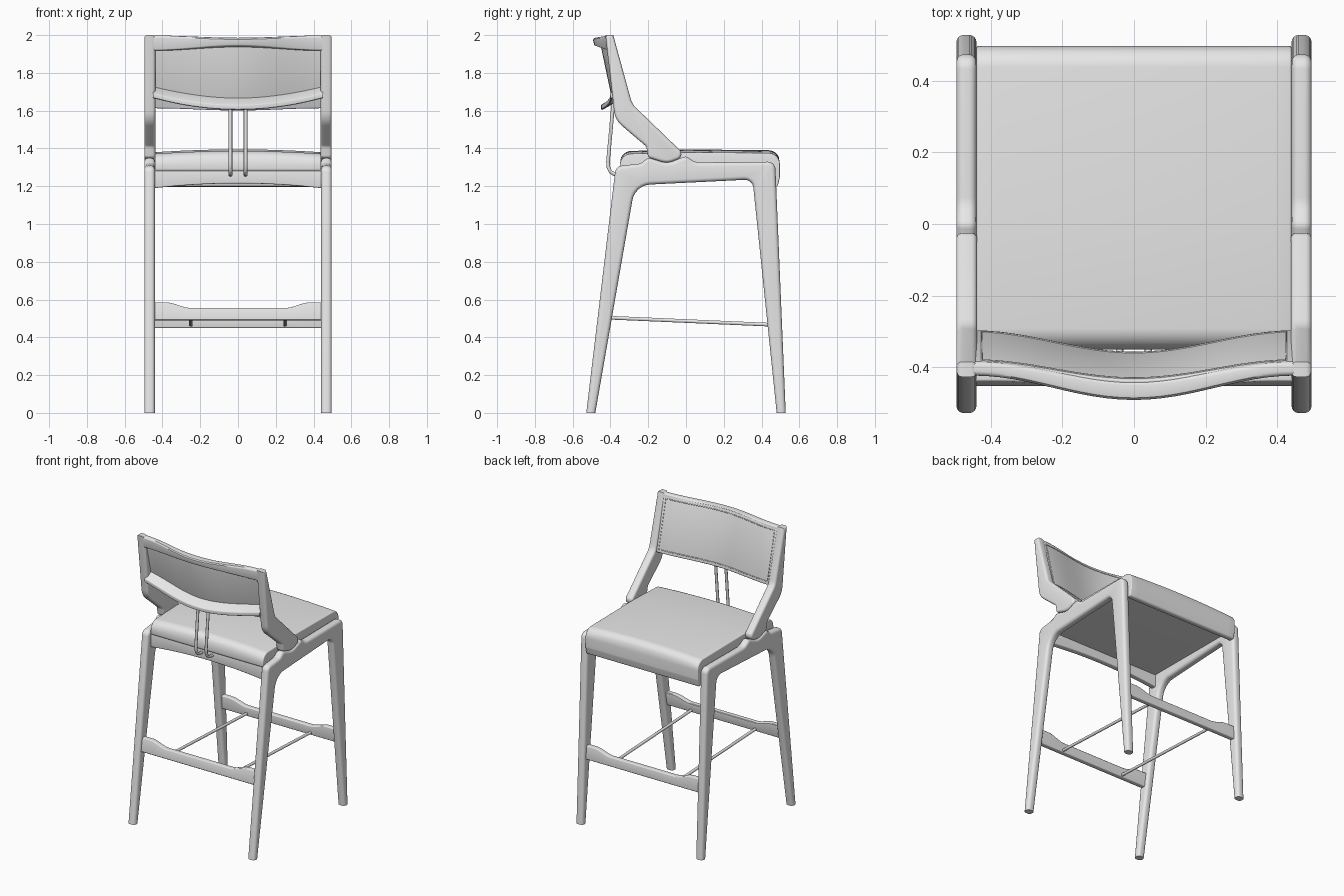
import bpy, bmesh, math
from mathutils import Vector

cube = bpy.data.objects.get("Cube")
if cube:
    bpy.data.objects.remove(cube)

grey = bpy.data.materials.new("light_grey")
grey.use_nodes = True
grey.diffuse_color = (0.8, 0.8, 0.8, 1)
grey.node_tree.nodes["Principled BSDF"].inputs["Base Color"].default_value = (0.8, 0.8, 0.8, 1)
meshes = []


def rounded(corners, steps=6):
    """Fillet a closed outline of (y, z, radius) corners."""
    out = []
    for i, (y, z, r) in enumerate(corners):
        p = Vector((y, z))
        if r == 0:
            out.append(p)
            continue
        a = (Vector(corners[i - 1][:2]) - p).normalized()
        b = (Vector(corners[(i + 1) % len(corners)][:2]) - p).normalized()
        half = a.angle(b) / 2
        centre = p + (a + b).normalized() * r / math.sin(half)
        start = p + a * r / math.tan(half) - centre
        end = p + b * r / math.tan(half) - centre
        for k in range(steps + 1):
            t = k / steps
            out.append(centre + start.lerp(end, t).normalized() * r)
    return out


def loft(name, xs, section, bevel=0, mirror=False):
    """Skin the closed (y, z) section(x) along x, optionally rounding its end rims."""
    bm = bmesh.new()
    rings = [[bm.verts.new((x, p[0], p[1])) for p in section(x)] for x in xs]
    n = len(rings[0])
    for r0, r1 in zip(rings, rings[1:]):
        for i in range(n):
            j = (i + 1) % n
            bm.faces.new((r0[i], r0[j], r1[j], r1[i]))
    caps = [bm.faces.new(rings[0]), bm.faces.new(rings[-1])]
    bmesh.ops.recalc_face_normals(bm, faces=bm.faces[:])
    if bevel:
        rims = [e for f in caps for e in f.edges if max(v.co.z for v in e.verts) > 0.001]
        bmesh.ops.bevel(bm, geom=rims, offset=bevel, segments=4, profile=0.5,
                        affect='EDGES', clamp_overlap=False)
    me = bpy.data.meshes.new(name)
    bm.to_mesh(me)
    bm.free()
    me.materials.append(grey)
    ob = bpy.data.objects.new(name, me)
    bpy.context.collection.objects.link(ob)
    if mirror:
        ob.modifiers.new("Mirror", 'MIRROR')
    meshes.append(ob)
    return ob


def rod(name, points, radius, cyclic=False):
    """Round bar along a path."""
    cu = bpy.data.curves.new(name, 'CURVE')
    cu.dimensions = '3D'
    cu.bevel_depth = radius
    cu.bevel_resolution = 3
    cu.use_fill_caps = True
    sp = cu.splines.new('POLY')
    sp.points.add(len(points) - 1)
    for q, p in zip(sp.points, points):
        q.co = (*p, 1)
    sp.use_cyclic_u = cyclic
    cu.materials.append(grey)
    bpy.context.collection.objects.link(bpy.data.objects.new(name, cu))


def span(half, count=24):
    return [half * (2 * i / count - 1) for i in range(count + 1)]


def bow(x):
    return 0.5 + 0.5 * math.cos(math.pi * min(1, abs(x) / 0.45))


def arch(x):
    return 1 - (x / 0.44) ** 2


# Side frames: both legs and the seat rail in one outline
frame = rounded([(-.528, 0, 0), (-.48, 0, 0), (-.27, 1.205, .1), (.352, 1.236, .045),
                 (.48, 0, 0), (.528, 0, 0), (.472, 1.33, .04), (.05, 1.326, .08),
                 (0, 1.36, .03), (-.1, 1.32, .1), (-.2, 1.352, .03), (-.24, 1.32, .04),
                 (-.372, 1.305, .04)])
loft("side_frames", [.44, .496], lambda x: frame, .02, True)

# Backrest posts seated in the dip of each rail
post = rounded([(-.2, 1.352, .02), (-.1, 1.32, .1), (0, 1.36, .03), (-.285, 1.635, .1),
                (-.385, 2, 0), (-.427, 2, 0), (-.375, 1.55, .12), (-.21, 1.41, .03)])
loft("backrest_posts", [.438, .496], lambda x: post, .016, True)

# Upholstered seat with a rolled lip
seat_outline = rounded([(-.35, 1.275, .02), (.43, 1.27, 0), (.445, 1.2, .01), (.485, 1.195, .015),
                        (.497, 1.25, .05), (.497, 1.375, .06), (0, 1.38, 0), (-.35, 1.37, .06)])


def seat_section(x):
    return [(p.x, p.y + (.015 * arch(x) if p.y > 1.33 else 0)) for p in seat_outline]


loft("seat", span(.44, 16), seat_section, .006)

# Crossbar under the rear of the seat
loft("rear_crossbar", span(.45), lambda x: rounded([
    (-.345, 1.19 + .025 * arch(x), .006), (-.305, 1.19 + .025 * arch(x), .006),
    (-.305, 1.285, .006), (-.345, 1.285, .006)], 3))


# Bowed backrest
def panel_front(x, t):
    b = bow(x)
    return Vector((-.295 - .06 * b, 1.617 - .012 * b)).lerp(Vector((-.385 - .05 * b, 1.985)), t)


def panel_section(x):
    low, high = panel_front(x, 0), panel_front(x, 1)
    return rounded([(low.x, low.y, .008), (high.x, high.y, .005),
                    (high.x - .024, high.y - .006, .005), (low.x - .024, low.y - .006, .008)], 3)


def top_rail_section(x):
    b = bow(x)
    return rounded([(-.378 - .055 * b, 1.915 + .018 * b, .004), (-.385 - .055 * b, 1.998 - .012 * b, .012),
                    (-.425 - .07 * b, 1.998 - .012 * b, .012), (-.415 - .07 * b, 1.92 + .025 * b, .008)], 3)


def lower_bar_section(x):
    y, z = -.37 - .05 * bow(x), 1.705 - .06 * arch(x)
    return rounded([(y + .04, z + .03, .006), (y + .04, z - .005, .006),
                    (y - .03, z - .045, .006), (y - .03, z - .015, .006)], 3)


loft("backrest_panel", span(.45), panel_section)
loft("backrest_top_rail", span(.45), top_rail_section)
loft("backrest_lower_bar", span(.45), lower_bar_section)

# Seam running round the backrest panel
seam_path = [(x, .06) for x in span(.425)] + [(x, .95) for x in reversed(span(.425))]
rod("backrest_seam", [(x, *panel_front(x, t)) for x, t in seam_path], .003, True)

# Foot stretchers, waisted along the middle
def stretcher(name, y, base, lean):
    def section(x):
        s = max(0, min(1, (abs(x) - .25) / .13))
        top = base + .065 + .03 * s * s * (3 - 2 * s)
        shift = lean * (top - base)
        return rounded([(y - .018, base, .006), (y + .018, base, .006),
                        (y + .018 + shift, top, .006), (y - .018 + shift, top, .006)], 3)
    loft(name, span(.45, 36), section)


stretcher("rear_stretcher", -.435, .49, .15)
stretcher("front_stretcher", .47, .45, -.06)

for side, s in (("left", 1), ("right", -1)):
    # Floor rods linking the stretchers
    rod(side + "_stretcher_rod", [(s * .25, -.43, .505), (s * .25, .465, .466)], .01)
    # Bent rods holding the backrest
    rod(side + "_backrest_rod", [(s * .04, y, z) for y, z in (
        (-.385, 1.64), (-.413, 1.33), (-.411, 1.3), (-.4, 1.277), (-.38, 1.264), (-.325, 1.258))], .01)

# Smooth shading with crisp edges
bpy.ops.object.select_all(action='DESELECT')
for ob in meshes:
    ob.select_set(True)
bpy.context.view_layer.objects.active = meshes[0]
bpy.ops.object.shade_smooth_by_angle(angle=math.radians(35))
